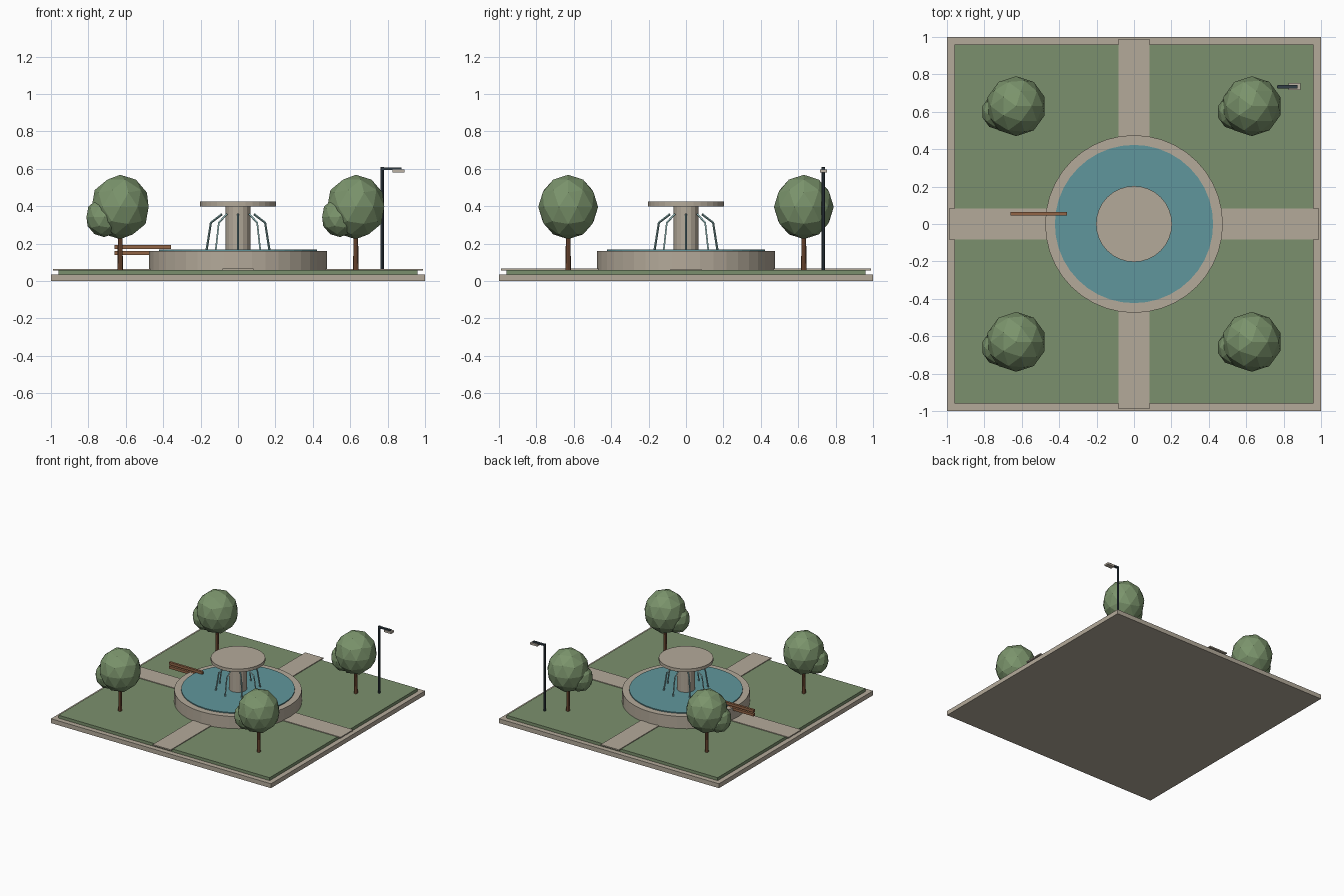
import bpy, math
from mathutils import Vector

if "Cube" in bpy.data.objects:
    bpy.data.objects.remove(bpy.data.objects["Cube"], do_unlink=True)


def srgb(r, g, b):
    return [((c / 255 + 0.055) / 1.055) ** 2.4 for c in (r, g, b)] + [1]


def material(name, r, g, b):
    m = bpy.data.materials.new(name)
    m.use_nodes = True
    m.diffuse_color = srgb(r, g, b)
    m.node_tree.nodes["Principled BSDF"].inputs["Base Color"].default_value = m.diffuse_color
    return m


stone = material("stone", 180, 170, 154)
grass = material("grass", 123, 144, 109)
leaves = material("leaves", 123, 148, 108)
water = material("water", 96, 150, 156)
spray = material("spray", 140, 178, 178)
wood = material("wood", 146, 101, 70)
bark = material("bark", 126, 84, 58)
metal = material("dark metal", 50, 62, 70)
lamp = material("lamp glass", 190, 180, 166)


def finish(name, mat):
    ob = bpy.context.object
    ob.name = name
    ob.data.materials.append(mat)
    return ob


def box(name, mat, x0, x1, y0, y1, z0, z1):
    bpy.ops.mesh.primitive_cube_add(size=1, location=((x0 + x1) / 2, (y0 + y1) / 2, (z0 + z1) / 2))
    bpy.context.object.scale = (x1 - x0, y1 - y0, z1 - z0)
    return finish(name, mat)


def column(name, mat, x, y, r0, r1, z0, z1, sides):
    bpy.ops.mesh.primitive_cone_add(vertices=sides, radius1=r0, radius2=r1, depth=z1 - z0,
                                    location=(x, y, (z0 + z1) / 2))
    return finish(name, mat)


def blob(name, mat, loc, scale):
    bpy.ops.mesh.primitive_ico_sphere_add(subdivisions=2, radius=1, location=loc)
    bpy.context.object.scale = scale
    return finish(name, mat)


# Ground: slab, lawn and two crossing paths that overhang the lawn
box("base_slab", stone, -1, 1, -1, 1, 0, 0.036)
box("lawn", grass, -0.96, 0.96, -0.96, 0.96, 0.03, 0.06)
box("path_front_back", stone, -0.082, 0.082, -0.99, 0.99, 0.056, 0.066)
box("path_left_right", stone, -0.99, 0.99, -0.082, 0.082, 0.056, 0.0655)

# Fountain
column("basin", stone, 0, 0, 0.475, 0.475, 0.05, 0.16, 40)
column("pool_water", water, 0, 0, 0.423, 0.423, 0.15, 0.168, 40)
column("pedestal", stone, 0, 0, 0.067, 0.067, 0.15, 0.41, 16)
column("upper_dish", stone, 0, 0, 0.203, 0.203, 0.398, 0.424, 32)

# Bent water jets around the pedestal
profile = [(0.085, 0.358), (0.145, 0.312), (0.168, 0.165)]
for i in range(8):
    a = i * math.pi / 4
    curve = bpy.data.curves.new("water_jet", "CURVE")
    curve.dimensions = "3D"
    curve.bevel_depth = 0.006
    curve.bevel_resolution = 0
    curve.use_fill_caps = True
    line = curve.splines.new("POLY")
    line.points.add(len(profile) - 1)
    for point, (r, z) in zip(line.points, profile):
        point.co = (r * math.cos(a), r * math.sin(a), z, 1)
    line.use_smooth = False
    jet = bpy.data.objects.new("water_jet", curve)
    curve.materials.append(spray)
    bpy.context.collection.objects.link(jet)

# Trees with a main crown and a smaller side clump
for x in (-0.63, 0.63):
    for y in (-0.63, 0.63):
        column("tree_trunk", bark, x, y, 0.016, 0.011, 0.005, 0.3, 8)
        blob("tree_crown", leaves, (x, y, 0.396), (0.16, 0.16, 0.172))
        blob("tree_side_clump", leaves, (x - 0.085, y - 0.03, 0.342), (0.1, 0.1, 0.107))

# Bench slats
for z in (0.14, 0.172):
    box("bench_slat", wood, -0.66, -0.357, 0.045, 0.064, z, z + 0.021)

# Street lamp
column("lamp_post", metal, 0.772, 0.733, 0.009, 0.009, 0.005, 0.61, 8)
box("lamp_arm", metal, 0.77, 0.875, 0.724, 0.742, 0.595, 0.607)
box("lamp_head", lamp, 0.825, 0.889, 0.716, 0.754, 0.581, 0.597)
